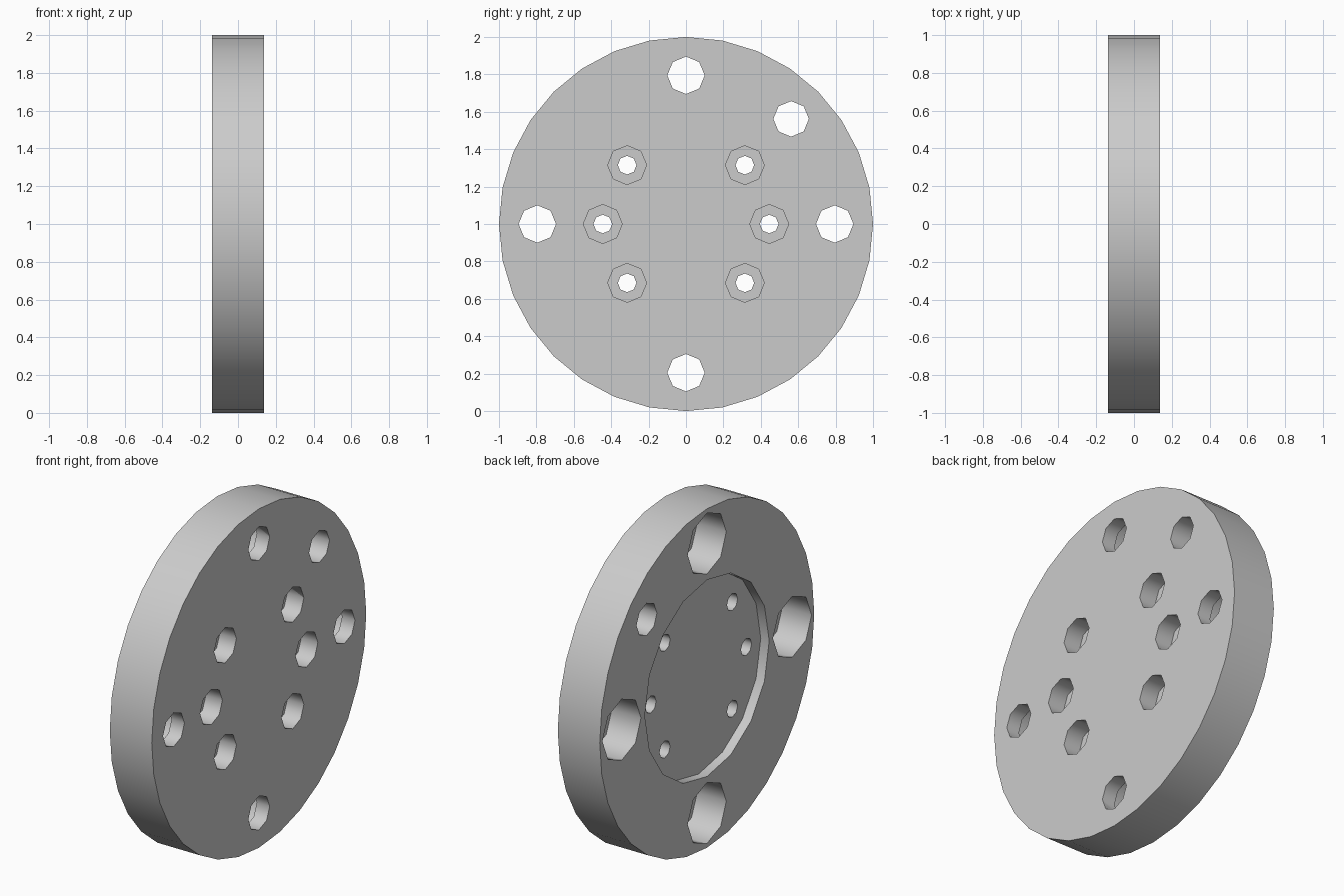
import bpy, bmesh
from math import sin, cos, pi, radians

cube = bpy.data.objects.get("Cube")
if cube:
    bpy.data.objects.remove(cube, do_unlink=True)

HALF = 0.137            # half thickness of the plate
OUT = HALF + 0.05       # cutters overshoot the faces

steel = bpy.data.materials.new("light_grey_metal")
steel.use_nodes = True
GREY = (0.6, 0.6, 0.6, 1)
steel.diffuse_color = GREY
steel.node_tree.nodes["Principled BSDF"].inputs["Base Color"].default_value = GREY


def turned(name, profile, sides, y=0, z=1):
    """Solid of revolution along x from (x, radius) steps, centred on y, z."""
    bm = bmesh.new()
    rings = [[bm.verts.new((x, y + r * cos(2 * pi * i / sides), z + r * sin(2 * pi * i / sides)))
              for i in range(sides)] for x, r in profile]
    for a, b in zip(rings, rings[1:]):
        for i in range(sides):
            j = (i + 1) % sides
            bm.faces.new((a[i], a[j], b[j], b[i]))
    bm.faces.new(rings[0])
    bm.faces.new(rings[-1])
    bmesh.ops.recalc_face_normals(bm, faces=bm.faces)
    mesh = bpy.data.meshes.new(name)
    bm.to_mesh(mesh)
    bm.free()
    mesh.materials.append(steel)
    obj = bpy.data.objects.new(name, mesh)
    bpy.context.collection.objects.link(obj)
    return obj


plate = turned("flange_plate", [(-HALF, 1), (HALF, 1)], 32)

# Round pilot recess on the -x face
cutters = [turned("recess_cutter", [(-OUT, 0.58), (0.055 - HALF, 0.58)], 16)]

# Outer bolt holes, counterbored from the -x face
step = 0.19 - HALF
for k in range(4):
    a = k * pi / 2
    cutters.append(turned("bolt_cutter", [(-OUT, 0.18), (step, 0.18), (step, 0.1), (OUT, 0.1)],
                          8, 0.795 * cos(a), 1 + 0.795 * sin(a)))

# Locating pin hole
cutters.append(turned("pin_cutter", [(-OUT, 0.095), (OUT, 0.095)], 8, 0.562, 1.562))

# Inner screw holes, counterbored from the +x face
step = HALF - 0.108
for deg in (-45, 0, 45, 135, 180, 225):
    a = radians(deg)
    cutters.append(turned("screw_cutter", [(-OUT, 0.05), (step, 0.05), (step, 0.104), (OUT, 0.104)],
                          8, 0.445 * cos(a), 1 + 0.445 * sin(a)))

# Cut every hole, then remove the cutters
bpy.ops.object.select_all(action='DESELECT')
plate.select_set(True)
bpy.context.view_layer.objects.active = plate
for cutter in cutters:
    cutter.hide_render = True
    mod = plate.modifiers.new("cut", 'BOOLEAN')
    mod.operation = 'DIFFERENCE'
    mod.solver = 'EXACT'
    mod.object = cutter
    bpy.ops.object.modifier_apply(modifier=mod.name)
    bpy.data.objects.remove(cutter, do_unlink=True)

bpy.ops.object.shade_smooth_by_angle(angle=radians(50))
